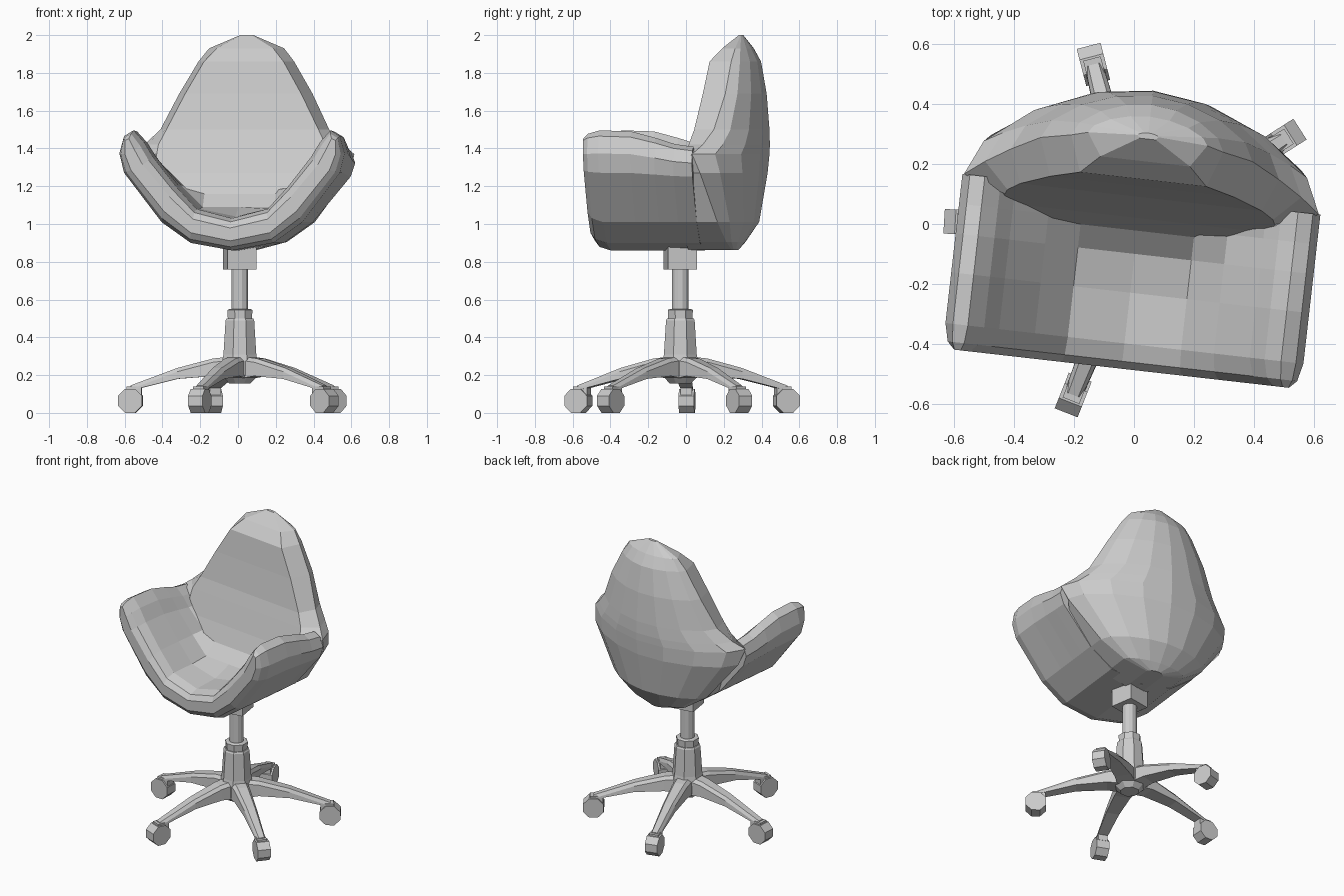
import bpy, bmesh
from math import sin, cos, pi, radians
from mathutils import Matrix

if "Cube" in bpy.data.objects:
    bpy.data.objects.remove(bpy.data.objects["Cube"])

grey = bpy.data.materials.new("light grey")
grey.use_nodes = True
grey.diffuse_color = (0.6, 0.6, 0.6, 1)
grey.node_tree.nodes["Principled BSDF"].inputs["Base Color"].default_value = (0.6, 0.6, 0.6, 1)

PIVOT = Matrix.Translation((0.01, -0.03, 0))
SEAT_TURN = PIVOT @ Matrix.Rotation(radians(-6.5), 4, 'Z')
MOUNT_TURN = PIVOT @ Matrix.Rotation(radians(9), 4, 'Z')


def loft(name, rings, matrix=PIVOT):
    """Skin a list of equal-length rings and cap both ends."""
    bm = bmesh.new()
    rows = [[bm.verts.new(p) for p in ring] for ring in rings]
    n = len(rows[0])
    for a, b in zip(rows, rows[1:]):
        for i in range(n):
            j = (i + 1) % n
            bm.faces.new((a[i], a[j], b[j], b[i]))
    bm.faces.new(rows[0])
    bm.faces.new(rows[-1])
    bmesh.ops.recalc_face_normals(bm, faces=bm.faces)
    mesh = bpy.data.meshes.new(name)
    bm.to_mesh(mesh)
    bm.free()
    mesh.materials.append(grey)
    obj = bpy.data.objects.new(name, mesh)
    obj.matrix_world = matrix
    bpy.context.collection.objects.link(obj)


def turned(name, profile, sides, matrix=PIVOT):
    """Vertical turned part from (radius, z) pairs."""
    angles = [2 * pi * (i + 0.5) / sides for i in range(sides)]
    loft(name, [[(r * cos(a), r * sin(a), z) for a in angles] for r, z in profile], matrix)


def box(name, size, centre, matrix):
    x, y = size[0] / 2, size[1] / 2
    corners = [(-x, -y), (x, -y), (x, y), (-x, y)]
    loft(name, [[(centre[0] + a, centre[1] + b, centre[2] + s * size[2] / 2)
                 for a, b in corners] for s in (-1, 1)], matrix)


# Seat with arms: a thick U section run from front to back
outer = [(0, .86), (.22, .9), (.375, 1.01), (.575, 1.27), (.6, 1.37), (.575, 1.46)]
inner = [(0, 1.03), (.19, 1.08), (.3, 1.2), (.42, 1.35), (.47, 1.43), (.525, 1.49)]


def seat_ring(y, thickness, arm, floor):
    def point(p, q, low):
        x, z = ((a + b) / 2 + (a - b) / 2 * thickness for a, b in zip(p, q))
        if z > 1.2:
            z = 1.2 + (z - 1.2) * arm
        return x, y, max(z, low)
    half = [point(p, q, 0) for p, q in zip(outer, inner)]
    half += [point(q, p, floor) for p, q in reversed(list(zip(outer, inner)))]
    return half + [(-x, b, z) for x, b, z in reversed(half[1:-1])]


# columns: y, thickness, arm height factor, lowest inner surface
seat_stations = [(-.455, .4, .9, 0), (-.43, .78, .97, 0), (-.37, 1, 1.02, 0),
                 (-.2, 1, 1, 1.04), (-.07, 1, .88, 1.09), (.03, 1, .77, 1.18), (.13, 1, .72, 1.25)]
loft("seat_and_arms", [seat_ring(*s) for s in seat_stations], SEAT_TURN)

# Backrest: horizontal slices with a flat front, chamfered sides and a rounded back
arc = [(1, 0), (.91, .34), (.65, .69), (.33, .92), (0, 1)]


def back_ring(z, width, flat, front, side, back):
    half = [(width * flat, front, z)]
    half += [(x * width, side + (back - side) * t, z) for x, t in arc]
    return half + [(-x, y, z) for x, y, z in reversed(half[:-1])]


# columns: z, half width, flat share of the front, front y, widest y, back y
back_slices = [(.863, .06, 1, .05, .28, .31), (.905, .22, 1, .05, .27, .345),
               (1.01, .372, 1, -.05, .24, .42), (1.27, .57, .8, .05, .17, .465),
               (1.37, .595, .76, .08, .13, .475), (1.42, .53, .84, .095, .18, .477),
               (1.5, .45, .9, .12, .23, .475), (1.69, .355, .87, .155, .28, .46),
               (1.86, .255, .83, .18, .3, .43), (1.93, .2, .75, .24, .315, .39),
               (2, .035, .8, .315, .325, .335)]
loft("backrest", [back_ring(*s) for s in back_slices], SEAT_TURN)

# Column
box("seat_mount", (.155, .155, .14), (0, 0, .83), MOUNT_TURN)
turned("gas_post", [(.045, .52), (.045, .8)], 12)
turned("collar", [(.068, .48), (.072, .545), (.06, .55)], 8)
turned("hub", [(.06, .155), (.105, .2), (.1, .28), (.094, .31), (.082, .49), (.076, .5)], 8)

# Five legs with a fork and a wheel each
leg_sections = [(.03, .06, .18, .3), (.14, .052, .195, .288), (.33, .042, .18, .238), (.58, .03, .118, .145)]
for k in range(5):
    frame = PIVOT @ Matrix.Rotation(radians(32.5 + 72 * k), 4, 'Z')
    loft(f"leg_{k + 1}", [[(r, -w, lo), (r, w, lo), (r, w * .95, hi - .02), (r, w * .6, hi),
                           (r, -w * .6, hi), (r, -w * .95, hi - .02)]
                          for r, w, lo, hi in leg_sections], frame)
    box(f"fork_{k + 1}", (.08, .06, .05), (.56, 0, .115), frame)
    axle = frame @ Matrix.Translation((.58, 0, .064)) @ Matrix.Rotation(pi / 2, 4, 'X')
    turned(f"wheel_{k + 1}", [(.069, -.041), (.069, .041)], 8, axle)
